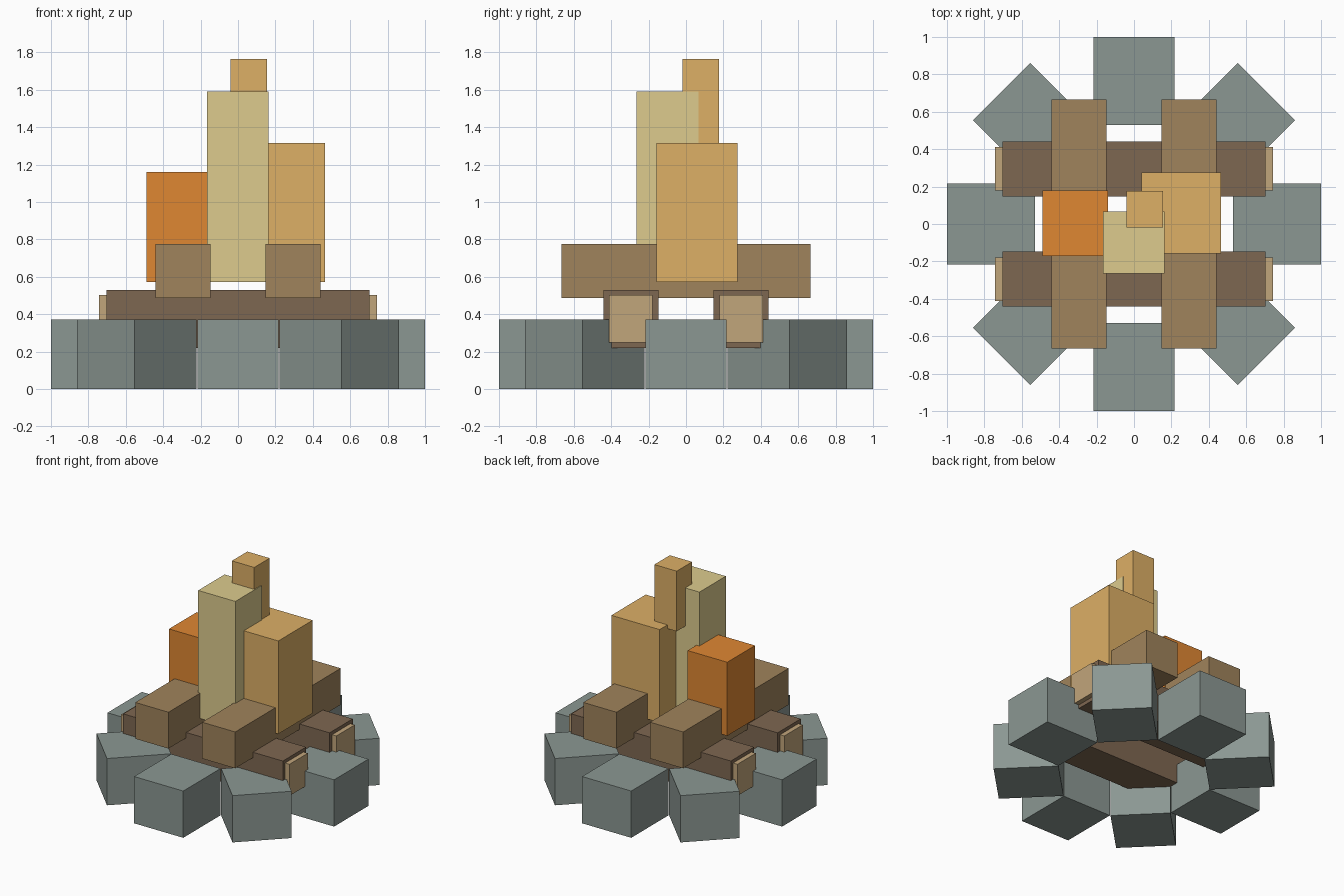
import bpy, math
from mathutils import Matrix, Vector

if "Cube" in bpy.data.objects:
    bpy.data.objects.remove(bpy.data.objects["Cube"])


def material(name, rgb):
    m = bpy.data.materials.new(name)
    m.diffuse_color = (*[(c / 255) ** 2.2 for c in rgb], 1)
    m.use_nodes = True
    m.node_tree.nodes["Principled BSDF"].inputs["Base Color"].default_value = m.diffuse_color
    return m


stone = material("stone", (138, 150, 145))
bark = material("dark_bark", (125, 103, 82))
bark_light = material("light_bark", (158, 130, 92))
cut_wood = material("cut_wood", (192, 164, 122))
orange = material("flame_orange", (222, 134, 54))
amber = material("flame_amber", (220, 174, 102))
pale = material("flame_pale", (220, 202, 140))


def box(name, x, y, z, mat, angle=0):
    """Box from (min, max) ranges, turned about the world z axis."""
    bpy.ops.mesh.primitive_cube_add(size=1)
    ob = bpy.context.object
    ob.name = name
    centre = Vector([(a + b) / 2 for a, b in (x, y, z)])
    size = [b - a for a, b in (x, y, z)]
    ob.data.transform(Matrix.Rotation(angle, 4, 'Z') @ Matrix.Translation(centre)
                      @ Matrix.Diagonal((*size, 1)))
    ob.data.materials.append(mat)
    return ob


# Ring of stones
for i in range(8):
    box(f"ring_stone_{i + 1}", (0.53, 1.0), (-0.217, 0.217), (0, 0.373),
        stone, i * math.pi / 4)

for s, side in ((-1, "a"), (1, "b")):
    across = sorted((s * 0.148, s * 0.441))
    # Lower logs with cut ends
    box(f"lower_log_{side}", (-0.704, 0.704), across, (0.22, 0.529), bark)
    inner = sorted((s * 0.18, s * 0.412))
    for e, end in ((-1, "left"), (1, "right")):
        box(f"log_end_{side}_{end}", sorted((e * 0.69, e * 0.742)), inner,
            (0.25, 0.502), cut_wood)
    # Upper logs
    box(f"upper_log_{side}", across, (-0.665, 0.665), (0.486, 0.776), bark_light)

# Flames
box("flame_left", (-0.49, -0.14), (-0.17, 0.18), (0.573, 1.16), orange)
box("flame_tall", (-0.166, 0.162), (-0.265, 0.068), (0.573, 1.59), pale)
box("flame_right", (0.04, 0.466), (-0.158, 0.275), (0.573, 1.315), amber)
box("flame_tip", (-0.041, 0.156), (-0.018, 0.176), (1.285, 1.765), amber)
